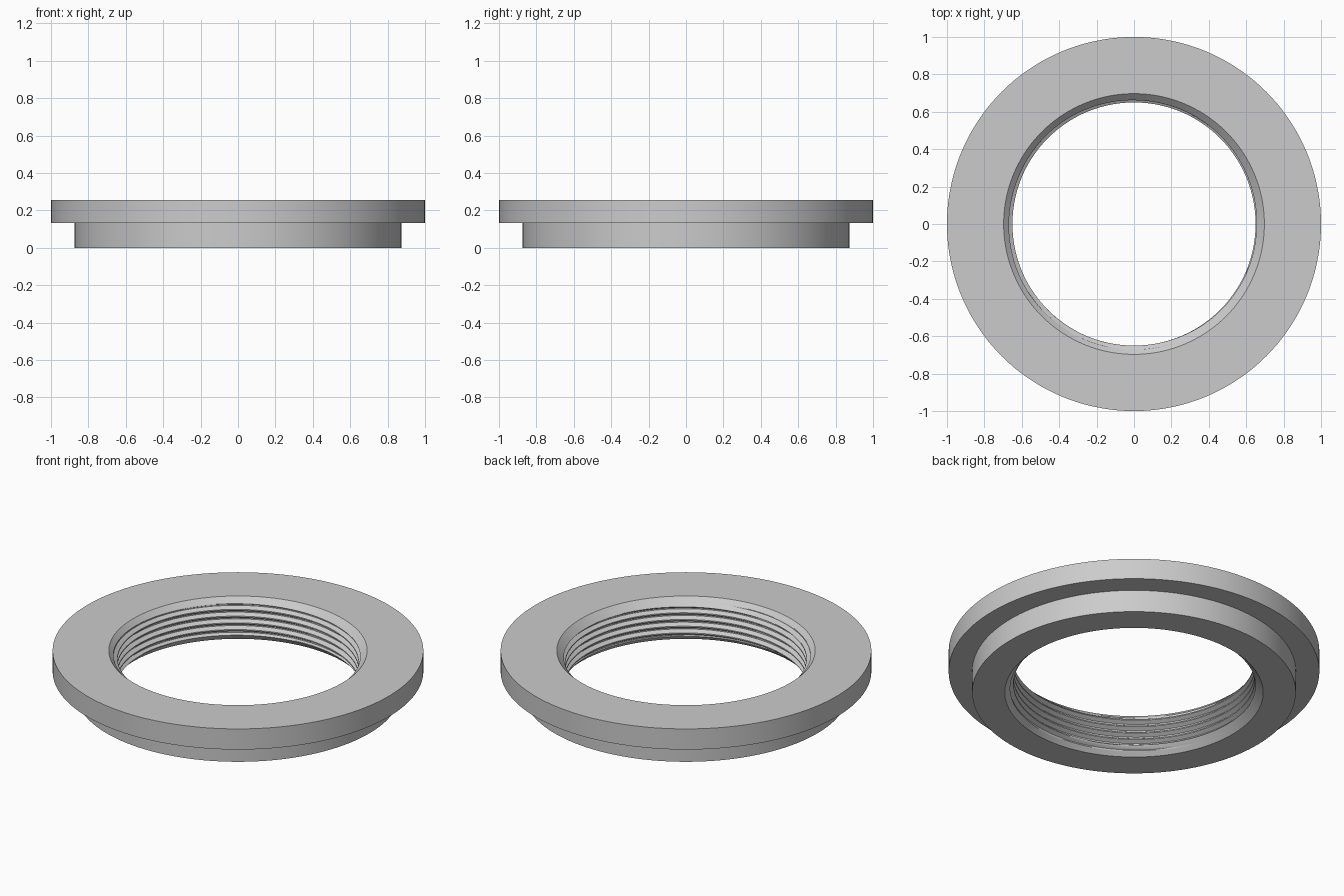
import bpy, bmesh, math

if "Cube" in bpy.data.objects:
    bpy.data.objects.remove(bpy.data.objects["Cube"], do_unlink=True)

SIDES = 144
HEIGHT = 0.255
SHOULDER_Z = 0.132
FLANGE_R, BODY_R = 1.0, 0.873
MOUTH_R, BORE_R = 0.697, 0.65
PITCH, DEPTH, STEPS = 0.04, 0.022, 12


def bore_radius(z, phase):
    """Thread groove depth, widened by the chamfer at both mouths."""
    distance = abs(phase - STEPS / 2)                  # from crest to root
    groove = min(max((distance - 1) / (STEPS / 2 - 2), 0), 1)
    chamfer = MOUTH_R - min(z, HEIGHT - z)
    return max(BORE_R + DEPTH * groove, chamfer)


# One closed cross-section per angle; the thread climbs one pitch per turn
bm = bmesh.new()
rows = STEPS * (math.ceil(HEIGHT / PITCH) + 1) + 1
outside = [(FLANGE_R, HEIGHT), (FLANGE_R, SHOULDER_Z),
           (BODY_R, SHOULDER_Z), (BODY_R, 0)]
columns = []
for i in range(SIDES + 1):
    angle = math.tau * i / SIDES
    section = []
    for j in range(rows):
        z = PITCH * (j / STEPS + i / SIDES - 1)
        z = min(max(z, 0), HEIGHT)
        section.append((bore_radius(z, j % STEPS), z))
    section += outside
    columns.append([bm.verts.new((r * math.cos(angle), r * math.sin(angle), z))
                    for r, z in section])

for a, b in zip(columns, columns[1:]):
    for j in range(len(a)):
        k = (j + 1) % len(a)
        bm.faces.new((a[j], b[j], b[k], a[k]))

bmesh.ops.remove_doubles(bm, verts=bm.verts, dist=0.00002)
bmesh.ops.recalc_face_normals(bm, faces=bm.faces)

mesh = bpy.data.meshes.new("threaded_flange_ring")
bm.to_mesh(mesh)
bm.free()
ring = bpy.data.objects.new("threaded_flange_ring", mesh)
bpy.context.collection.objects.link(ring)

# Plain grey finish
grey = bpy.data.materials.new("plain_grey")
grey.use_nodes = True
colour = (0.6, 0.6, 0.6, 1)
grey.diffuse_color = colour
grey.node_tree.nodes["Principled BSDF"].inputs["Base Color"].default_value = colour
mesh.materials.append(grey)

bpy.ops.object.select_all(action="DESELECT")
ring.select_set(True)
bpy.context.view_layer.objects.active = ring
bpy.ops.object.shade_smooth_by_angle(angle=math.radians(30))
